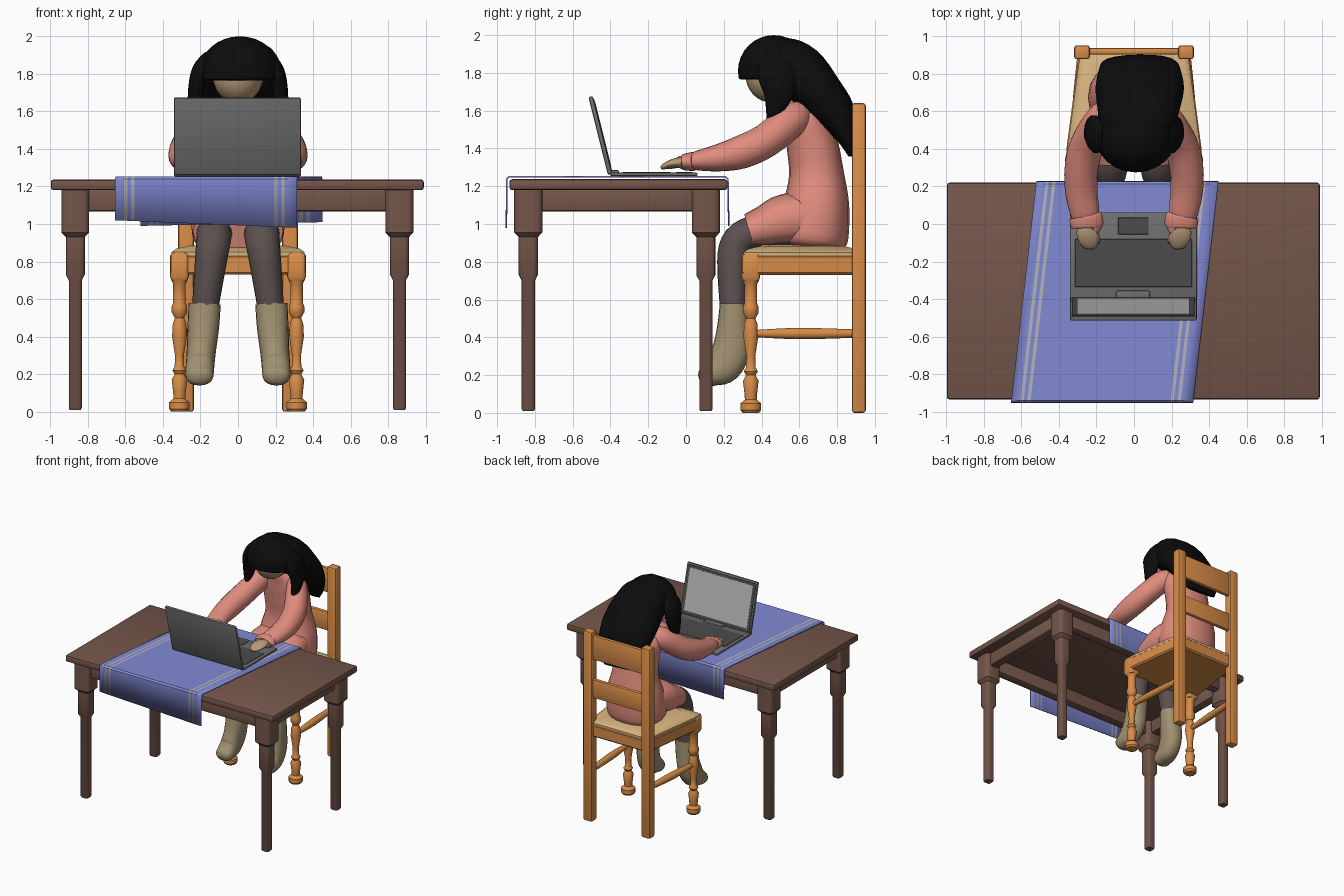
import bpy, bmesh, math
from mathutils import Vector

if "Cube" in bpy.data.objects:
    bpy.data.objects.remove(bpy.data.objects["Cube"])


def mat(name, hexcode):
    m = bpy.data.materials.new(name)
    c = [int(hexcode[i:i + 2], 16) / 255 for i in (0, 2, 4)]
    m.diffuse_color = [v / 12.92 if v < .04 else ((v + .055) / 1.055) ** 2.4 for v in c] + [1]
    m.use_nodes = True
    m.node_tree.nodes["Principled BSDF"].inputs["Base Color"].default_value = m.diffuse_color
    return m


WALNUT, OAK, RUSH = mat("walnut", "75564a"), mat("oak", "d98d48"), mat("rush", "d6b27c")
BLUE, STRIPE = mat("blue_cloth", "828ad4"), mat("stripe", "b4b4bc")
PINK, PANTS, SUEDE = mat("pink_knit", "e08c7e"), mat("trousers", "5c5050"), mat("suede", "a09070")
SKIN, HAIR = mat("skin", "b59a78"), mat("black_hair", "0c0c0c")
SHELL, DARK, GLASS = mat("shell", "707070"), mat("dark_keys", "4c4c4c"), mat("display", "b4b4b4")


def finish(name, bm, m, smooth=35):
    bmesh.ops.recalc_face_normals(bm, faces=bm.faces)
    me = bpy.data.meshes.new(name)
    bm.to_mesh(me)
    bm.free()
    ob = bpy.data.objects.new(name, me)
    bpy.context.collection.objects.link(ob)
    for k in (m if isinstance(m, list) else [m]):
        me.materials.append(k)
    bpy.ops.object.select_all(action='DESELECT')
    ob.select_set(True)
    bpy.context.view_layer.objects.active = ob
    bpy.ops.object.shade_smooth_by_angle(angle=math.radians(smooth))
    return ob


def box(name, lo, hi, m, bevel=0.0, seg=2):
    bm = bmesh.new()
    bmesh.ops.create_cube(bm, size=1)
    for v in bm.verts:
        v.co = [(a + b) / 2 + c * (b - a) for a, b, c in zip(lo, hi, v.co)]
    if bevel:
        bmesh.ops.bevel(bm, geom=bm.edges[:], offset=bevel, segments=seg, profile=.5, affect='EDGES')
    return finish(name, bm, m)


def skin_rings(bm, rings):
    vs = [[bm.verts.new(p) for p in r] for r in rings]
    n = len(vs[0])
    for a, b in zip(vs, vs[1:]):
        for i in range(n):
            bm.faces.new((a[i], a[(i + 1) % n], b[(i + 1) % n], b[i]))
    bm.faces.new(vs[0][::-1])
    bm.faces.new(vs[-1])


def turned(name, x, y, prof, m, power=2.0, n=16):
    """Upright turned or squared leg from (z, radius) pairs."""
    bm = bmesh.new()
    skin_rings(bm, [[(x + r * se(t, power)[0], y + r * se(t, power)[1], z)
                     for t in [2 * math.pi * (i + .5) / n for i in range(n)]] for z, r in prof])
    return finish(name, bm, m)


def se(t, p):
    c, s = math.cos(t), math.sin(t)
    return math.copysign(abs(c) ** (2 / p), c), math.copysign(abs(s) ** (2 / p), s)


def loft(name, secs, m, power=2.0, n=20, sub=4, sx=1):
    """Smooth body through sections (x, y, z, half width, half depth)."""
    s = [Vector(q) for q in secs]
    s = [s[0]] + s + [s[-1]]
    pts = []
    for i in range(1, len(s) - 2):
        a, b, c, d = s[i - 1:i + 3]
        for k in range(sub):
            t = k / sub
            pts.append(.5 * (2 * b + (c - a) * t + (2 * a - 5 * b + 4 * c - d) * t * t
                             + (3 * b - a - 3 * c + d) * t ** 3))
    pts.append(s[-1])
    rings = []
    for i, p in enumerate(pts):
        tan = (pts[min(i + 1, len(pts) - 1)].copy() - pts[max(i - 1, 0)])
        tan = Vector(tan[:3]).normalized()
        u = (Vector((1, 0, 0)) - tan * tan.x).normalized()
        w = tan.cross(u)
        ring = []
        for j in range(n):
            c, d = se(2 * math.pi * j / n, power)
            q = Vector(p[:3]) + u * c * p[3] + w * d * p[4]
            ring.append((q.x * sx, q.y, q.z))
        rings.append(ring)
    bm = bmesh.new()
    skin_rings(bm, rings)
    return finish(name, bm, m, 50)


def ball(name, c, r, m, floor=None):
    bm = bmesh.new()
    bmesh.ops.create_uvsphere(bm, u_segments=24, v_segments=16, radius=1)
    for v in bm.verts:
        v.co = [a + b * k for a, b, k in zip(c, r, v.co)]
        if floor:
            v.co.z = max(v.co.z, floor)
    bmesh.ops.remove_doubles(bm, verts=bm.verts[:], dist=1e-4)
    return finish(name, bm, m)


# Table
box("table_top", (-.997, -.935, 1.18), (.99, .22, 1.237), WALNUT, .014)
for x in (-.867, .86):
    for y in (-.835, .105):
        turned("table_leg", x, y, [(.01, .03), (.02, .035), (.70, .035), (.73, .051), (.93, .051),
                                   (.955, .075), (1.18, .075)], WALNUT, 5)
    box("side_rail", (x - .04, -.8, 1.067), (x + .04, .07, 1.19), WALNUT, .015)
for y in (-.835, .105):
    box("long_rail", (-.83, y - .04, 1.067), (.83, y + .04, 1.19), WALNUT, .015)

# Striped runner draped over the table
us = [0, .05, .068, .088, .106, .5, .875, .893, .913, .931, 1]
prof = [(-.955, 1.0), (-.952, 1.24), (-.94, 1.253), (.212, 1.253), (.226, 1.24), (.23, 1.0)]
bm = bmesh.new()
grid = []
for i, (y, z) in enumerate(prof):
    left = -.52 + (y - .23) * .114
    slant = {0: -.04, 5: .02}.get(i, 0)
    grid.append([bm.verts.new((left + .97 * u, y, z + slant * (u - .5))) for u in us])
for a, b in zip(grid, grid[1:]):
    for j in range(len(us) - 1):
        f = bm.faces.new((a[j], a[j + 1], b[j + 1], b[j]))
        f.material_index = int(j in (1, 3, 6, 8))
runner = finish("table_runner", bm, [BLUE, STRIPE])
sol = runner.modifiers.new("thickness", 'SOLIDIFY')
sol.thickness, sol.offset = .008, -1

# Laptop
box("laptop_base", (-.342, -.40, 1.254), (.335, .062, 1.272), SHELL, .007)
box("keyboard", (-.315, -.335, 1.268), (.308, -.08, 1.275), DARK, .002, 1)
box("touchpad", (-.085, -.055, 1.268), (.078, .035, 1.274), DARK, .002, 1)
box("laptop_hinge", (-.095, -.40, 1.262), (.085, -.355, 1.286), SHELL, .008)
lid = [box("laptop_lid", (-.342, -.012, 0), (.335, .012, .425), SHELL, .01),
       box("lid_frame", (-.33, .008, .015), (.322, .015, .41), DARK, .002, 1),
       box("display", (-.305, .012, .04), (.297, .017, .388), GLASS)]
for ob in lid:
    ob.location = (0, -.402, 1.262)
    ob.rotation_euler.x = math.radians(14)

# Chair
leg = [(0, .045), (.015, .056), (.05, .056), (.07, .032), (.1, .034), (.17, .042), (.2, .026), (.22, .038),
       (.24, .026), (.3, .024), (.4, .04), (.47, .036), (.5, .025), (.53, .042), (.56, .042), (.58, .034),
       (.68, .034), (.71, .048)]
for s in (-1, 1):
    turned("front_leg", s * .312, .343, leg, OAK)
    turned("front_leg_block", s * .312, .343, [(.70, .042), (.72, .05), (.83, .05), (.845, .04)], OAK, 6)
    box("back_post", (s * .277 - .042, .878, 0), (s * .277 + .042, .952, 1.64), OAK, .014)
    loft("side_stretcher", [(.312, .35, .42, .018, .018), (.3, .6, .42, .03, .03),
                            (.28, .9, .42, .022, .022)], OAK, n=12, sx=s)
for name, lo, hi in (("top_slat", 1.40, 1.61), ("middle_slat", 1.07, 1.23)):
    box(name, (-.25, .903, lo), (.25, .937, hi), OAK, .01)


def seat(name, rows, m):
    bm = bmesh.new()
    skin_rings(bm, [[(-(.36 - d), .3 + d, z), (.36 - d, .3 + d, z), (.36 - d, .4, z),
                     (.29 - d, .93 - d, z), (-(.29 - d), .93 - d, z), (-(.36 - d), .4, z)]
                    for z, d in rows], )
    return finish(name, bm, m)


seat("seat_frame", [(.73, .012), (.742, 0), (.825, 0), (.838, .012)], OAK)
seat("woven_seat", [(.82, .005), (.85, .005), (.868, .03), (.884, .1), (.89, .18)], RUSH)

# Sitter: tunic
loft("tunic_body", [(0, .66, .875, .17, .13), (0, .665, .92, .24, .19), (0, .69, 1.1, .235, .175),
                    (0, .69, 1.27, .19, .145), (0, .665, 1.43, .19, .135), (0, .62, 1.56, .19, .105),
                    (0, .575, 1.64, .1, .07), (0, .56, 1.665, .07, .055)], PINK, 2.3)
loft("tunic_skirt", [(0, .72, 1.04, .22, .14), (0, .53, 1.02, .25, .14), (0, .42, .985, .25, .115),
                     (0, .335, .96, .24, .095)], PINK, 2.6)
for s in (-1, 1):
    loft("sleeve", [(.11, .62, 1.58, .06, .07), (.17, .56, 1.55, .085, .09), (.25, .42, 1.44, .092, .09),
                    (.28, .29, 1.38, .09, .088), (.28, .17, 1.35, .086, .072), (.262, .06, 1.335, .078, .052),
                    (.255, .03, 1.33, .066, .04)], PINK, sx=s)
    loft("cuff", [(.258, .05, 1.332, .07, .046), (.255, .035, 1.331, .088, .05), (.25, -.015, 1.327, .085, .042),
                  (.25, -.022, 1.327, .06, .03)], PINK, sx=s)
    loft("hand", [(.25, .02, 1.326, .04, .026), (.248, -.04, 1.325, .058, .027), (.24, -.085, 1.318, .055, .02),
                  (.23, -.12, 1.302, .036, .014), (.228, -.132, 1.296, .012, .006)], SKIN, sx=s)
    loft("thumb", [(.215, -.03, 1.315, .018, .016), (.195, -.08, 1.305, .016, .014),
                   (.192, -.105, 1.297, .006, .006)], SKIN, n=10, sx=s)
    # Legs and boots
    loft("trouser_leg", [(.11, .55, .97, .09, .09), (.125, .38, .96, .095, .09), (.13, .28, .91, .092, .088),
                         (.145, .25, .8, .085, .085), (.175, .25, .55, .07, .07)], PANTS, sx=s)
    loft("boot", [(.178, .255, .575, .086, .076), (.185, .25, .45, .084, .086), (.195, .238, .33, .078, .1),
                  (.202, .195, .245, .076, .095), (.205, .135, .205, .076, .066), (.205, .09, .185, .066, .048),
                  (.205, .07, .178, .035, .025)], SUEDE, 2.3, sx=s)
    # Hanging front locks
    loft("side_lock", [(.15, .47, 1.9, .03, .05), (.2, .475, 1.82, .045, .1), (.225, .49, 1.7, .042, .085),
                       (.225, .465, 1.6, .035, .045), (.215, .44, 1.52, .01, .012)], HAIR, n=14, sx=s)

# Head and hair
loft("neck", [(0, .58, 1.61, .06, .055), (0, .52, 1.74, .06, .06)], SKIN)
ball("head", (0, .455, 1.79), (.135, .14, .148), SKIN)
ball("hair_cap", (.01, .465, 1.81), (.215, .19, .19), HAIR, 1.765)
loft("long_hair", [(.01, .42, 1.86, .12, .08), (.01, .5, 1.85, .19, .14), (.02, .6, 1.80, .215, .15),
                   (.03, .71, 1.69, .235, .125), (.03, .795, 1.58, .225, .105), (.025, .85, 1.46, .2, .055),
                   (.02, .872, 1.365, .15, .015)], HAIR, 2.4)
